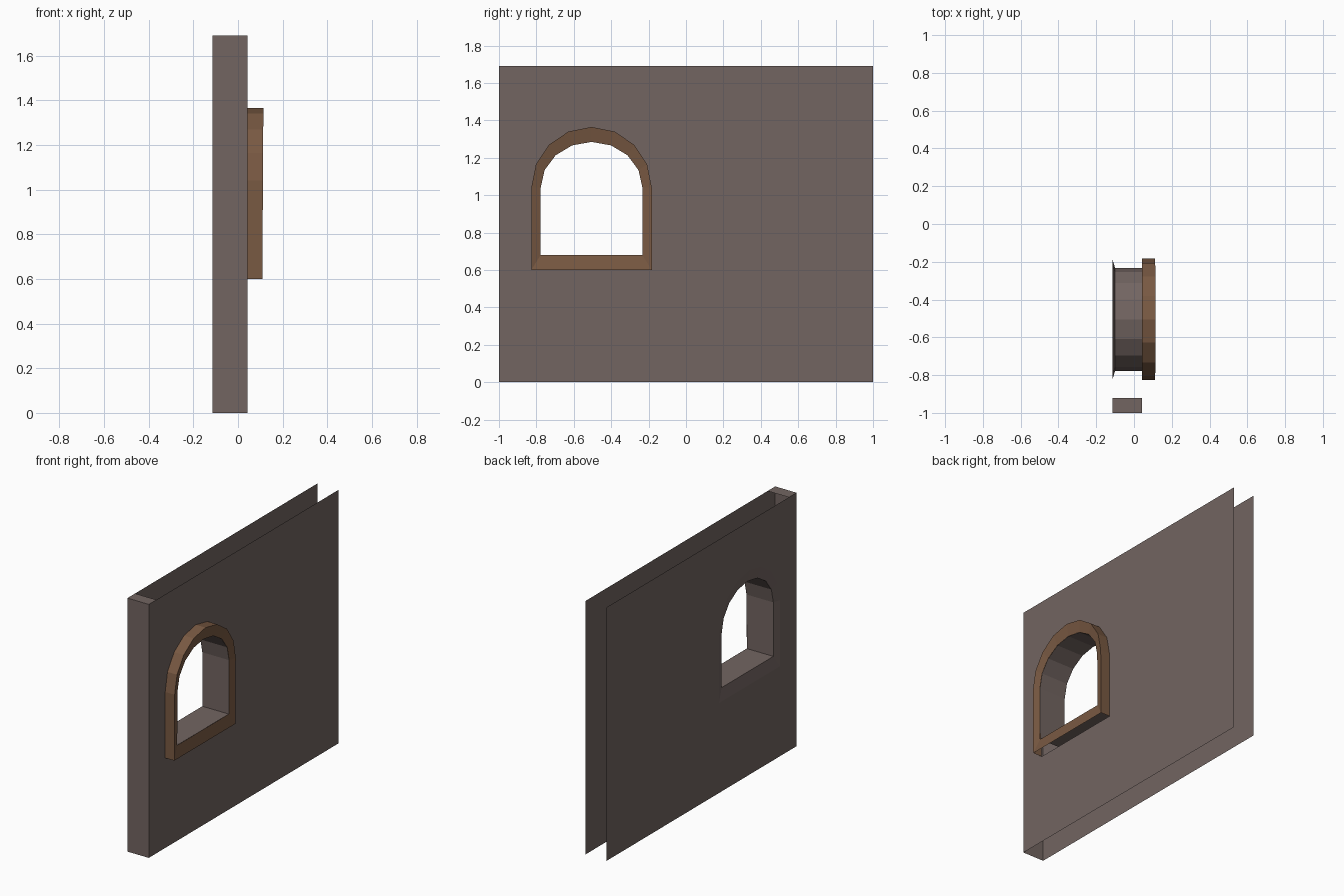
import bpy, bmesh, math
from mathutils import Vector

if "Cube" in bpy.data.objects:
    bpy.data.objects.remove(bpy.data.objects["Cube"])

BACK, FRONT = -0.115, 0.042      # wall faces in x
YC, SPRING, TOP = -0.505, 1.04, 1.69


def material(name, rgb):
    m = bpy.data.materials.new(name)
    m.diffuse_color = (*rgb, 1)
    m.use_nodes = True
    m.node_tree.nodes["Principled BSDF"].inputs["Base Color"].default_value = m.diffuse_color
    return m


stone = material("stone", (0.17, 0.13, 0.12))
wood = material("wood", (0.19, 0.10, 0.055))


def arch(half, rise, sill, x, lean=0.0):
    """Arched outline: sill corner, eight-sided arch, sill corner."""
    pts = [(half, sill)]
    for i in range(9):
        a = math.pi * i / 8
        pts.append((half * math.cos(a), SPRING + rise * math.sin(a)))
    pts.append((-half, sill))
    return [Vector((x + lean * (z - sill), YC + y, z)) for y, z in pts]


def outer(x, lean=0.0):
    return arch(0.322, 0.325, 0.60, x, lean)


def inner(x, lean=0.0):
    return arch(0.272, 0.245, 0.68, x, lean)


def finish(bm, name, mat):
    me = bpy.data.meshes.new(name)
    bm.to_mesh(me)
    bm.free()
    me.materials.append(mat)
    ob = bpy.data.objects.new(name, me)
    bpy.context.collection.objects.link(ob)
    return ob


def loft(name, loops, mat, facing, closed=True):
    """Bridge outlines; facing(face) gives the wanted normal direction."""
    bm = bmesh.new()
    rows = [[bm.verts.new(p) for p in l] for l in loops]
    n = len(loops[0])
    for a, b in zip(rows, rows[1:]):
        for i in range(n if closed else n - 1):
            j = (i + 1) % n
            bm.faces.new((a[i], a[j], b[j], b[i]))
    bm.normal_update()
    for f in bm.faces:
        if f.normal.dot(facing(f)) < 0:
            f.normal_flip()
    return finish(bm, name, mat)


def to_axis(f):
    c = f.calc_center_median()
    return Vector((0, YC - c.y, 0.97 - c.z))


def wall_face(name, x, side):
    """Wall sheet with the arched opening cut out."""
    bm = bmesh.new()
    rect = [Vector((x, y, z)) for y, z in ((-1, 0), (1, 0), (1, TOP), (-1, TOP))]
    for loop in (rect, outer(x)):
        vs = [bm.verts.new(p) for p in loop]
        for i, v in enumerate(vs):
            bm.edges.new((v, vs[(i + 1) % len(vs)]))
    bmesh.ops.triangle_fill(bm, edges=bm.edges[:], use_beauty=True, use_dissolve=False)
    bm.normal_update()
    for f in bm.faces:
        if f.normal.x * side < 0:
            f.normal_flip()
    finish(bm, name, stone)


# Two wall sheets
wall_face("wall_front_sheet", FRONT, 1)
wall_face("wall_back_sheet", BACK, -1)

# End of the wall with a short cap folded over the top
bm = bmesh.new()
rows = [[bm.verts.new((x, y, z)) for x in (BACK, FRONT)]
        for y, z in ((-1, 0), (-1, TOP), (-0.92, TOP))]
for a, b in zip(rows, rows[1:]):
    bm.faces.new((a[0], a[1], b[1], b[0]))
finish(bm, "wall_end", stone)

# Window reveal, flaring out at the back of the wall
LEAN = 0.006
loft("window_reveal", [inner(0.095, LEAN), inner(-0.10)], stone, to_axis)
loft("back_flare", [inner(-0.10), outer(BACK)], stone, to_axis)

# Wooden window frame: bevelled front ring and outer sides (open underneath)
loft("frame_front", [outer(0.109, LEAN), inner(0.0955, LEAN)], wood,
     lambda f: Vector((1, 0, 0)))
loft("frame_sides", [outer(FRONT), outer(0.109, LEAN)], wood,
     lambda f: -to_axis(f), closed=False)
